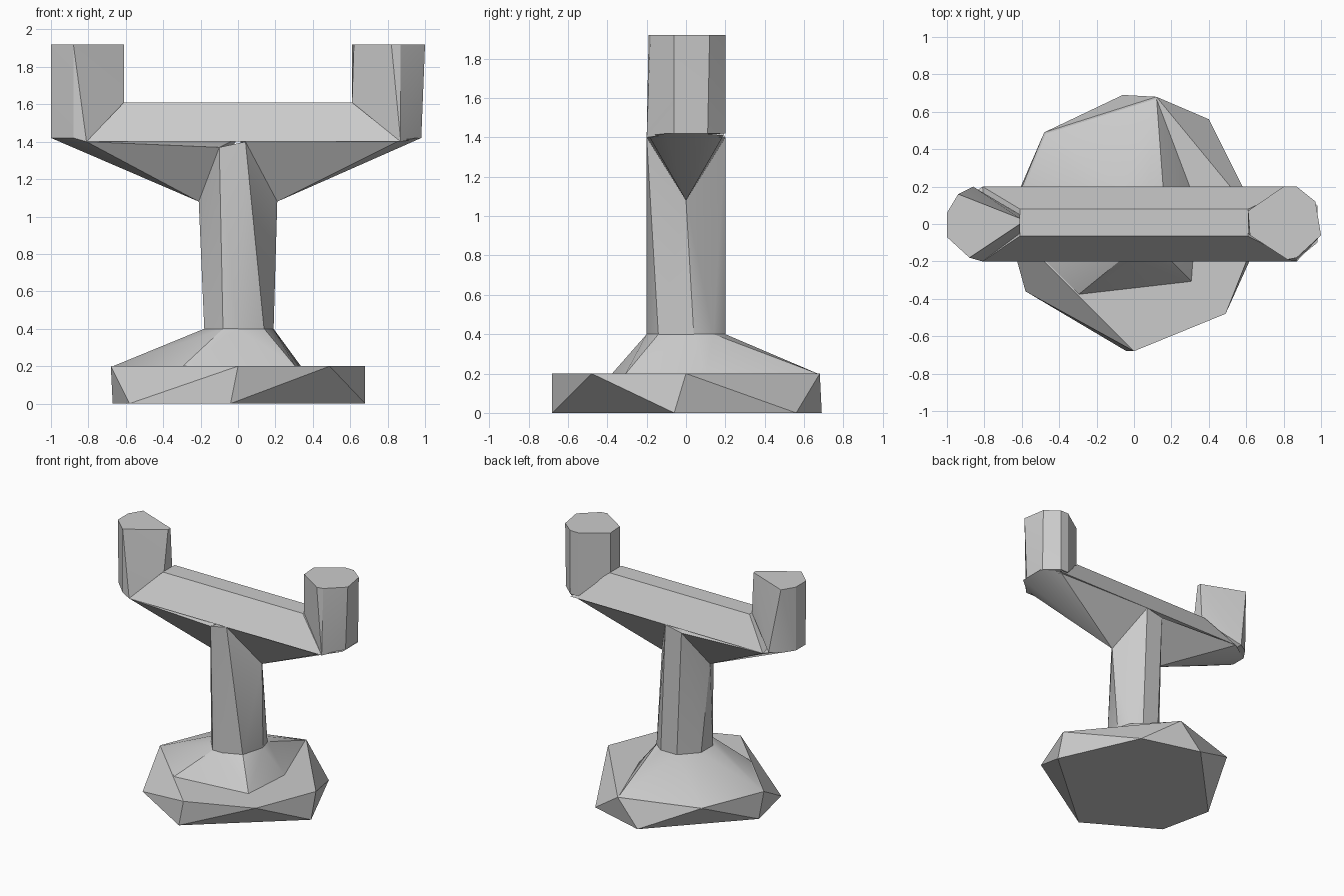
import bpy, bmesh
from math import radians

cube = bpy.data.objects.get("Cube")
if cube:
    bpy.data.objects.remove(cube, do_unlink=True)

stone = bpy.data.materials.new("grey_stone")
stone.use_nodes = True
GREY = (0.6, 0.6, 0.6, 1)
stone.diffuse_color = GREY
stone.node_tree.nodes["Principled BSDF"].inputs["Base Color"].default_value = GREY


def at(z, *corners):
    """Lift a flat outline to height z."""
    return [(x, y, z) for x, y in corners]


def both(x, y, z):
    """A point and its mirror across the long axis."""
    return [(x, y, z), (x, -y, z)]


def faceted(name, points):
    """Chiselled solid wrapped around a few corner points."""
    bm = bmesh.new()
    for p in points:
        bm.verts.new(p)
    hull = bmesh.ops.convex_hull(bm, input=bm.verts)
    loose = {g for g in hull["geom_interior"] + hull["geom_unused"]
             if isinstance(g, bmesh.types.BMVert)}
    bmesh.ops.delete(bm, geom=list(loose), context="VERTS")
    bmesh.ops.dissolve_limit(bm, angle_limit=radians(1), verts=bm.verts, edges=bm.edges)
    bmesh.ops.recalc_face_normals(bm, faces=bm.faces)
    mesh = bpy.data.meshes.new(name)
    bm.to_mesh(mesh)
    bm.free()
    mesh.materials.append(stone)
    obj = bpy.data.objects.new(name, mesh)
    bpy.context.collection.objects.link(obj)
    bpy.ops.object.select_all(action="DESELECT")
    obj.select_set(True)
    bpy.context.view_layer.objects.active = obj
    bpy.ops.object.shade_smooth_by_angle(angle=radians(25))
    return obj


# Base slab: top and bottom outlines are twisted against each other
slab_top = at(0.2, (0.49, -0.48), (0.68, 0), (0.12, 0.68),
              (-0.48, 0.49), (-0.68, 0), (0, -0.68))
slab_bottom = at(0, (-0.58, -0.36), (-0.04, -0.68), (0.68, -0.06),
                 (0.4, 0.56), (-0.06, 0.69), (-0.67, 0.05))
faceted("base", slab_top + slab_bottom)

# Flared foot between slab and column
ring = [(0.19, 0.04), (0.16, 0.14), (0.08, 0.2), (-0.06, 0.2), (-0.18, 0.07),
        (-0.18, -0.08), (-0.08, -0.2), (0, -0.2), (0.14, -0.14)]
foot = at(0.195, (-0.3, -0.38), (0.31, -0.31), (0.34, 0.1),
          (0.12, 0.68), (-0.48, 0.49), (-0.68, 0))
faceted("foot", at(0.4, *ring) + foot)

# Column, narrowing to the sides where the braces branch off
shoulders = both(-0.1, 0.2, 1.37) + both(0.04, 0.2, 1.4)
faceted("column", at(0.39, *ring) + shoulders + at(1.08, (-0.21, 0), (0.21, 0)))

# Braces under the beam
faceted("right_brace", both(-0.1, 0.2, 1.37) + both(-0.81, 0.2, 1.4) + both(-1, 0.06, 1.42)
        + [(-0.21, 0, 1.08), (0, 0, 1.42)])
faceted("left_brace", both(0.04, 0.2, 1.4) + both(0.87, 0.19, 1.41) + both(0.98, 0.1, 1.42)
        + [(0.21, 0, 1.08), (0.34, 0, 1.2), (0, 0, 1.42)])

# Beam with sloped long sides
beam = both(-0.81, 0.2, 1.4) + both(0.87, 0.2, 1.4)
for x in (-0.61, 0.61):
    beam += at(1.61, (x, -0.065), (x, 0.08))
faceted("beam", beam)

# Uprights at the two ends
faceted("right_upright",
        at(1.92, (-1, -0.07), (-1, 0.06), (-0.94, 0.16), (-0.61, 0.03),
           (-0.61, 0), (-0.88, -0.18))
        + at(1.42, (-1, -0.06), (-1, 0.06), (-0.94, 0.15), (-0.86, 0.2), (-0.88, -0.18))
        + [(-0.81, -0.2, 1.4), (-0.61, -0.05, 1.61), (-0.61, 0.05, 1.61)])
faceted("left_upright",
        at(1.92, (0.61, 0.07), (0.8, 0.2), (0.87, 0.2), (0.97, 0.12),
           (1, -0.06), (0.87, -0.18), (0.82, -0.19), (0.62, -0.06))
        + at(1.42, (0.98, -0.06), (0.97, 0.11), (0.87, 0.2), (0.8, 0.2))
        + [(0.87, -0.2, 1.4), (0.61, -0.05, 1.61), (0.61, 0.07, 1.61)])
